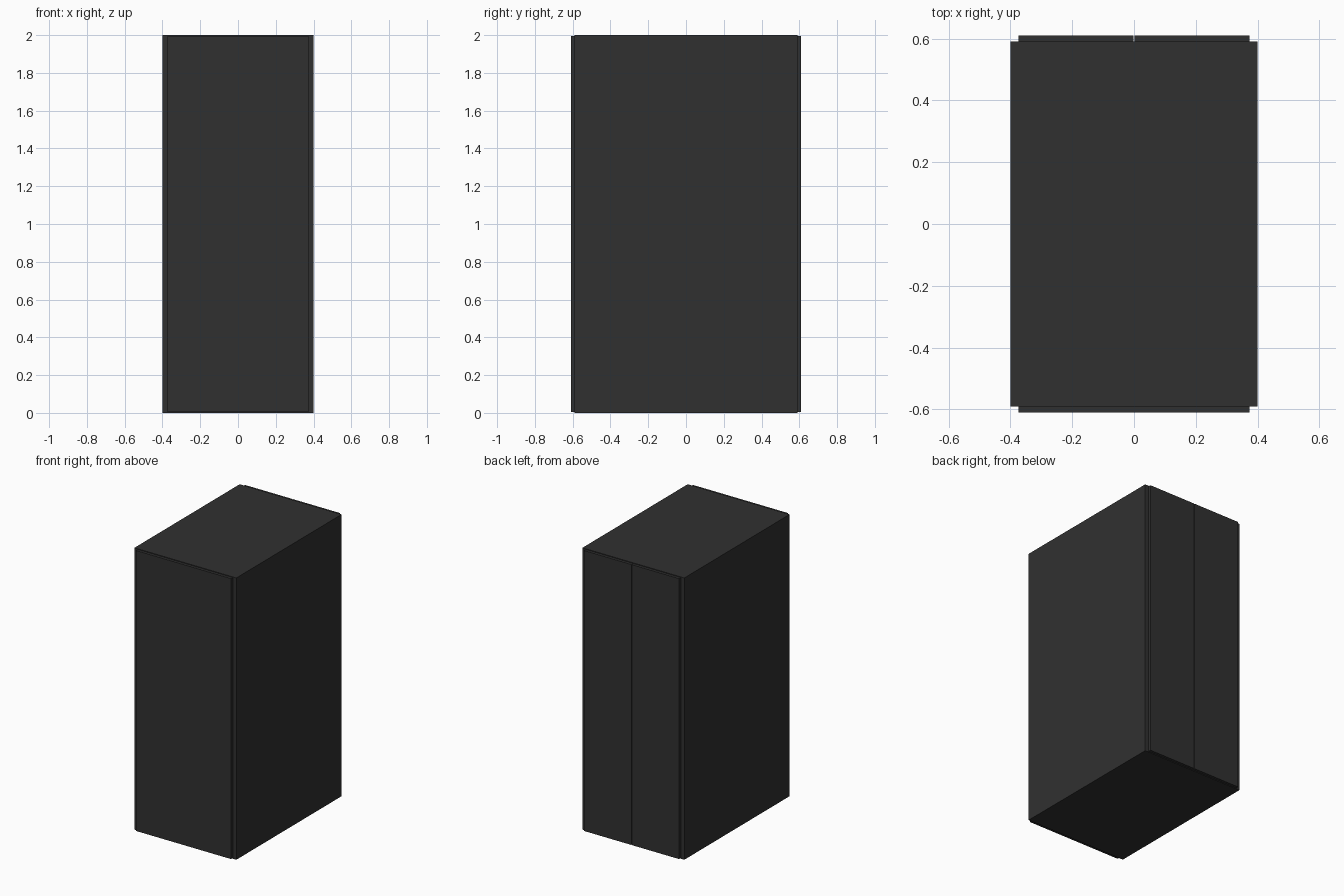
import bpy

if "Cube" in bpy.data.objects:
    bpy.data.objects.remove(bpy.data.objects["Cube"])

black = bpy.data.materials.new("cabinet black")
black.diffuse_color = (0.03, 0.03, 0.03, 1)
black.use_nodes = True
black.node_tree.nodes["Principled BSDF"].inputs["Base Color"].default_value = black.diffuse_color

W, D, H = 0.80, 1.18, 2.0     # cabinet body
DOOR_W, DOOR_T = 0.746, 0.02  # door width and thickness
GAP = 0.004                   # slit between the rear doors
EDGE = 0.005                  # door clearance at top and bottom


def box(name, x, y, z):
    """Box spanning the given (low, high) ranges."""
    bpy.ops.mesh.primitive_cube_add(
        size=1, location=[(a + b) / 2 for a, b in (x, y, z)])
    ob = bpy.context.object
    ob.name = name
    ob.scale = [b - a for a, b in (x, y, z)]
    bpy.ops.object.transform_apply(location=False, rotation=False, scale=True)
    ob.data.materials.append(black)
    return ob


# Cabinet body
box("cabinet_body", (-W / 2, W / 2), (-D / 2, D / 2), (0, H))

# Single full-height front door
door_z = (EDGE, H - EDGE)
box("front_door", (-DOOR_W / 2, DOOR_W / 2), (-D / 2 - DOOR_T, -D / 2), door_z)

# Split rear doors with a narrow centre gap
for side, x in (("left", (-DOOR_W / 2, -GAP / 2)), ("right", (GAP / 2, DOOR_W / 2))):
    box("rear_door_" + side, x, (D / 2, D / 2 + DOOR_T), door_z)
